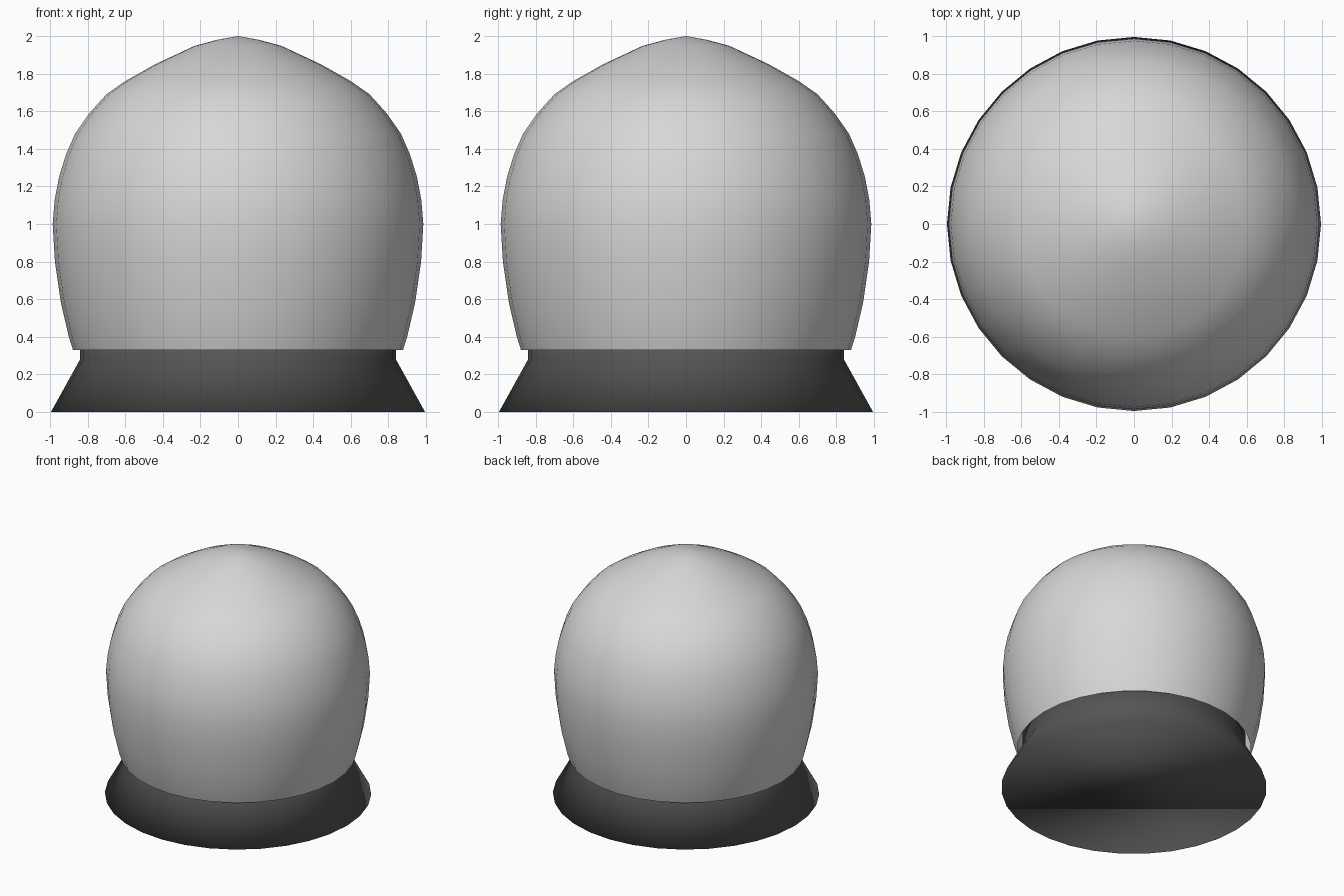
import bpy
import bmesh
import math

if "Cube" in bpy.data.objects:
    bpy.data.objects.remove(bpy.data.objects["Cube"])

SIDES = 32


def material(name, rgb):
    m = bpy.data.materials.new(name)
    m.diffuse_color = (*rgb, 1.0)
    m.use_nodes = True
    m.node_tree.nodes["Principled BSDF"].inputs["Base Color"].default_value = m.diffuse_color
    return m


def lathe(name, profile, mat, cap_bottom=False, cap_top=False):
    """Spin an (r, z) profile, listed bottom to top, around the z axis."""
    bm = bmesh.new()
    rings = []
    for r, z in profile:
        if r == 0:
            rings.append([bm.verts.new((0, 0, z))] * SIDES)
        else:
            rings.append([bm.verts.new((r * math.cos(math.tau * i / SIDES),
                                        r * math.sin(math.tau * i / SIDES), z))
                          for i in range(SIDES)])
    for lo, hi in zip(rings, rings[1:]):
        for i in range(SIDES):
            j = (i + 1) % SIDES
            quad = [lo[i], lo[j], hi[j], hi[i]]
            bm.faces.new(list(dict.fromkeys(quad)))
    if cap_bottom:
        bm.faces.new(rings[0][::-1])
    if cap_top:
        bm.faces.new(rings[-1])
    for f in bm.faces:
        f.smooth = True
    mesh = bpy.data.meshes.new(name)
    bm.to_mesh(mesh)
    bm.free()
    mesh.materials.append(mat)
    obj = bpy.data.objects.new(name, mesh)
    bpy.context.collection.objects.link(obj)
    return obj


light_grey = material("light_grey", (0.68, 0.68, 0.68))
dark_grey = material("dark_grey", (0.09, 0.09, 0.09))

# Flared base with a straight neck that plugs into the dome
lathe("base", [(0.995, 0), (0.84, 0.28), (0.84, 0.42)],
      dark_grey, cap_bottom=True, cap_top=True)

# Bulging dome with a softly pointed crown, open underneath
lathe("dome", [(0.878, 0.33), (0.90, 0.40), (0.942, 0.58), (0.974, 0.80),
               (0.986, 1.00), (0.975, 1.13), (0.952, 1.25), (0.915, 1.37),
               (0.867, 1.48), (0.79, 1.59), (0.70, 1.69), (0.60, 1.76),
               (0.44, 1.85), (0.23, 1.948), (0.11, 1.98), (0, 2.0)],
      light_grey)
